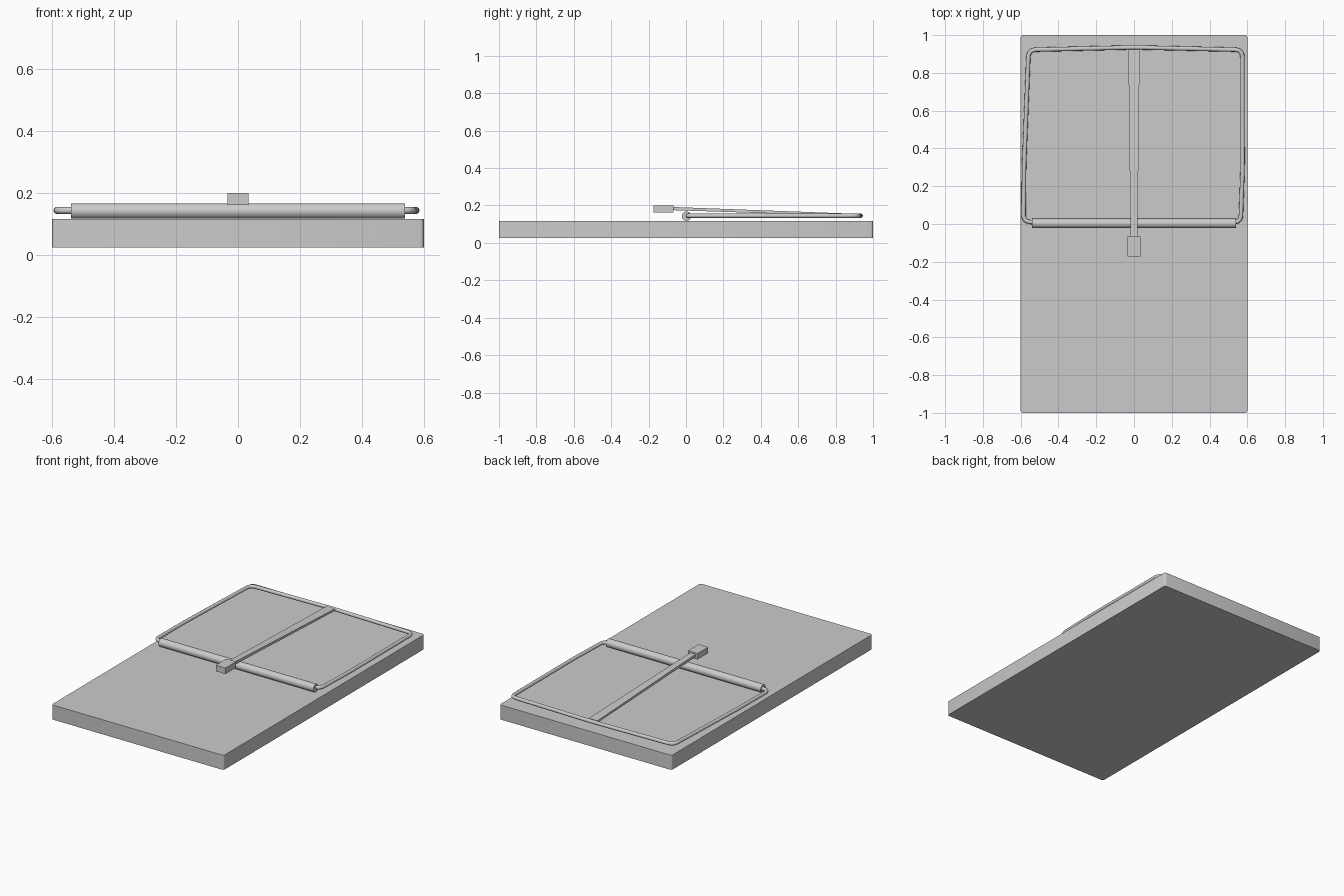
import bpy, bmesh, math
from mathutils import Vector

if "Cube" in bpy.data.objects:
    bpy.data.objects.remove(bpy.data.objects["Cube"])


def link_mesh(name, bm):
    bmesh.ops.recalc_face_normals(bm, faces=bm.faces)
    me = bpy.data.meshes.new(name)
    bm.to_mesh(me)
    bm.free()
    ob = bpy.data.objects.new(name, me)
    bpy.context.collection.objects.link(ob)
    return ob


def smooth(ob):
    bpy.ops.object.select_all(action='DESELECT')
    ob.select_set(True)
    bpy.context.view_layer.objects.active = ob
    bpy.ops.object.shade_smooth_by_angle(angle=math.radians(40))


def box(name, x, y, z):
    bm = bmesh.new()
    bmesh.ops.create_cube(bm, size=1)
    for v in bm.verts:
        v.co = [(r[0] + r[1]) / 2 + c * (r[1] - r[0]) for c, r in zip(v.co, (x, y, z))]
    return link_mesh(name, bm), (x, y, z)


def rounded(points, r, steps=5):
    """Round the inner corners of an open path with small curves."""
    out = [points[0]]
    for a, b, c in zip(points, points[1:], points[2:]):
        a, b, c = Vector(a), Vector(b), Vector(c)
        p = b + (a - b).normalized() * min(r, (a - b).length / 2)
        q = b + (c - b).normalized() * min(r, (c - b).length / 2)
        for i in range(steps + 1):
            t = i / steps
            out.append((1 - t) ** 2 * p + 2 * t * (1 - t) * b + t * t * q)
    out.append(points[-1])
    return out


# Wooden base with slightly rounded upright corners
base, _ = box("base_board", (-0.6, 0.6), (-1, 1), (0.025, 0.117))
bm = bmesh.new()
bm.from_mesh(base.data)
upright = [e for e in bm.edges if abs(e.verts[0].co.z - e.verts[1].co.z) > 0.05]
bmesh.ops.bevel(bm, geom=upright, offset=0.012, segments=3, profile=0.5, affect='EDGES')
bm.to_mesh(base.data)
bm.free()
smooth(base)

# Spring roller across the middle
bpy.ops.mesh.primitive_cylinder_add(vertices=32, radius=0.025, depth=1.08,
                                    location=(0, 0.003, 0.143), rotation=(0, math.pi / 2, 0))
spring = bpy.context.object
spring.name = "spring_roller"
smooth(spring)

# Bent wire hammer, slightly uneven
path = [(-0.5, 0.01, 0.145), (-0.585, 0.01, 0.145), (-0.582, 0.3, 0.145),
        (-0.558, 0.922, 0.145), (0, 0.935, 0.145), (0.574, 0.922, 0.145),
        (0.575, 0.3, 0.145), (0.565, 0.01, 0.145), (0.5, 0.01, 0.145)]
cu = bpy.data.curves.new("hammer_wire", 'CURVE')
cu.dimensions = '3D'
cu.bevel_depth = 0.0115
cu.bevel_resolution = 3
cu.use_fill_caps = True
pts = rounded(path, 0.04)
sp = cu.splines.new('POLY')
sp.points.add(len(pts) - 1)
for p, co in zip(sp.points, pts):
    p.co = (*co, 1)
wire = bpy.data.objects.new("hammer_wire", cu)
bpy.context.collection.objects.link(wire)

# Tapered release lever sloping down to the wire
bm = bmesh.new()
rings = []
for y, w, lo, hi in ((-0.1, 0.018, 0.176, 0.193), (0.925, 0.03, 0.142, 0.155)):
    rings.append([bm.verts.new(c) for c in
                  ((-w, y, lo), (w, y, lo), (w, y, hi), (-w, y, hi))])
for i in range(4):
    j = (i + 1) % 4
    bm.faces.new((rings[0][i], rings[0][j], rings[1][j], rings[1][i]))
bm.faces.new(rings[0])
bm.faces.new(rings[1])
link_mesh("release_lever", bm)

# Block at the end of the lever
box("lever_block", (-0.034, 0.034), (-0.173, -0.067), (0.163, 0.201))
